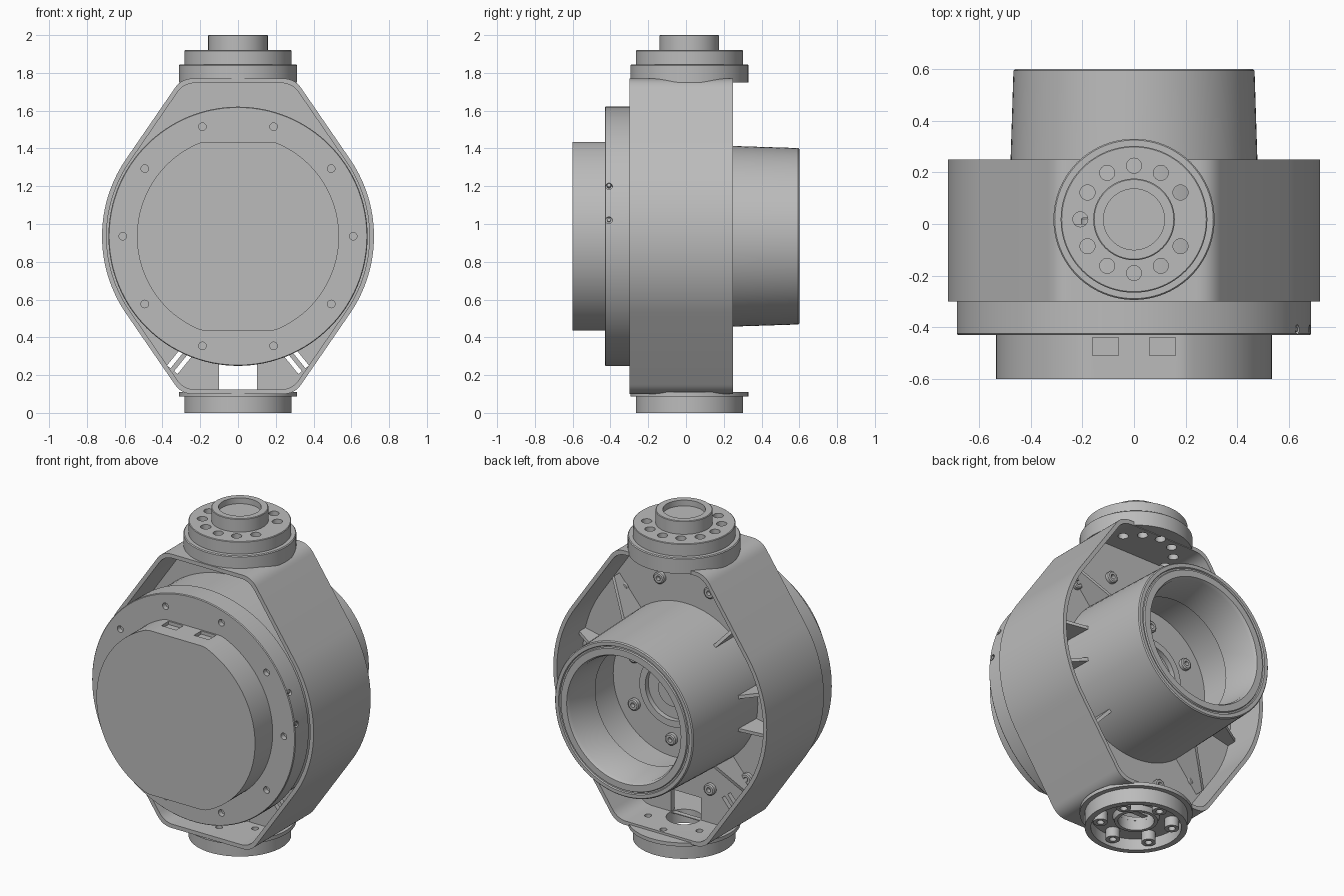
import bpy, bmesh, math
from math import sin, cos, pi, radians
from mathutils import Vector, Matrix

cube = bpy.data.objects.get("Cube")
if cube:
    bpy.data.objects.remove(cube)

grey = bpy.data.materials.new("satin grey")
grey.use_nodes = True
grey.diffuse_color = (0.5, 0.5, 0.5, 1)
grey.node_tree.nodes["Principled BSDF"].inputs["Base Color"].default_value = (0.5, 0.5, 0.5, 1)

MID = 0.935                 # height of the main horizontal axis
POST = Vector((0, 0.018, 0))  # vertical axis of the end mounts
HUB = Vector((0, 0, MID))
TO_Y = Matrix.Rotation(-pi / 2, 4, 'X')


def finish(name, bm):
    bmesh.ops.remove_doubles(bm, verts=bm.verts, dist=1e-5)
    bmesh.ops.recalc_face_normals(bm, faces=bm.faces)
    mesh = bpy.data.meshes.new(name)
    bm.to_mesh(mesh)
    bm.free()
    mesh.materials.append(grey)
    ob = bpy.data.objects.new(name, mesh)
    bpy.context.collection.objects.link(ob)
    return ob


def lathe(name, profile, loc, along_y=False, steps=96):
    """Turn (radius, height) points about z or y."""
    bm = bmesh.new()
    vs = [bm.verts.new((r, 0, h)) for r, h in profile]
    pairs = list(zip(vs, vs[1:]))
    if profile[0][0] > 0:
        pairs.append((vs[-1], vs[0]))
    edges = [bm.edges.new(p) for p in pairs]
    bmesh.ops.spin(bm, geom=vs + edges, cent=(0, 0, 0), axis=(0, 0, 1),
                   angle=2 * pi, steps=steps)
    bm.transform(Matrix.Translation(loc) @ (TO_Y if along_y else Matrix()))
    return finish(name, bm)


def prism(name, outline, y0, y1):
    """Extrude an (x, z) outline, centred on the hub, along y."""
    bm = bmesh.new()
    face = bm.faces.new([bm.verts.new((x, y0, z + MID)) for x, z in outline])
    new = bmesh.ops.extrude_face_region(bm, geom=[face])["geom"]
    bmesh.ops.translate(bm, vec=(0, y1 - y0, 0),
                        verts=[v for v in new if isinstance(v, bmesh.types.BMVert)])
    return finish(name, bm)


def pins(items):
    """Cutter made of cylinders: (centre, direction, radius, length)."""
    bm = bmesh.new()
    for p, d, r, length in items:
        rot = Vector(d).to_track_quat('Z', 'Y').to_matrix().to_4x4()
        bmesh.ops.create_cone(bm, cap_ends=True, segments=24, radius1=r, radius2=r,
                              depth=length, matrix=Matrix.Translation(p) @ rot)
    return finish("cutter", bm)


def boxes(items):
    """Cutter made of boxes: (centre, size, tilt about y)."""
    bm = bmesh.new()
    for p, size, tilt in items:
        m = Matrix.Translation(p) @ Matrix.Rotation(tilt, 4, 'Y') @ Matrix.Diagonal((*size, 1))
        bmesh.ops.create_cube(bm, size=1, matrix=m)
    return finish("cutter", bm)


def cut(cutter, *targets):
    for ob in targets:
        mod = ob.modifiers.new("cut", 'BOOLEAN')
        mod.object, mod.operation, mod.solver = cutter, 'DIFFERENCE', 'EXACT'
        bpy.context.view_layer.update()
        dg = bpy.context.evaluated_depsgraph_get()
        mesh = bpy.data.meshes.new_from_object(ob.evaluated_get(dg))
        ob.modifiers.clear()
        ob.data = mesh
    bpy.data.objects.remove(cutter)


def ring(count, radius, start=0.0):
    return [(radius * cos(start + i * 2 * pi / count), radius * sin(start + i * 2 * pi / count))
            for i in range(count)]


def shell_outline(d):
    """Round sides, straight slopes and flat ends, inset by d."""
    a, r, top = radians(34.5), 0.72 - d, 0.835 - d
    corner = Vector(((r - top * sin(a)) / cos(a), top))
    slope = Vector((r * cos(a), r * sin(a))) - corner
    p0, p2 = corner + slope.normalized() * 0.06, corner - Vector((0.06, 0))
    quarter = [Vector((r * cos(a * i / 14), r * sin(a * i / 14))) for i in range(15)]
    for i in range(9):
        t = i / 8
        quarter.append(p0 * (1 - t) ** 2 + corner * 2 * t * (1 - t) + p2 * t * t)
    right = [(p.x, -p.y) for p in reversed(quarter[1:])] + [(p.x, p.y) for p in quarter]
    return right + [(-x, z) for x, z in reversed(right)]


# Outer band and the web across it
band = prism("outer_band", shell_outline(0), -0.3, 0.25)
cut(prism("cutter", shell_outline(0.024), -0.5, 0.5), band)
web = prism("inner_web", shell_outline(0.015), -0.03, 0.0)
slots = [((0, 0, 0.19), (0.2, 0.3, 0.14), 0)]
for s in (-1, 1):
    for off in (-0.024, 0.024):
        slots.append(((s * (0.31 + off * 0.78), 0, 0.275 + off * 0.63),
                      (0.12, 0.3, 0.024), s * radians(51)))
cut(boxes(slots), web)

# Rear drum, open at the back, with a stepped bore and hub
lathe("rear_tube", [
    (0, -0.02), (0.485, -0.02), (0.478, 0.25), (0.467, 0.594), (0.461, 0.6),
    (0.44, 0.6), (0.436, 0.592), (0.428, 0.592), (0.424, 0.6), (0.385, 0.6),
    (0.375, 0.58), (0.36, 0.36), (0.4, 0.36), (0.4, 0.13), (0.21, 0.13),
    (0.21, 0.15), (0.17, 0.15), (0.17, 0.12), (0.09, 0.12), (0.09, 0.14), (0, 0.14)],
    HUB, True)

# Front drum, cover disc and flat-sided cap
lathe("front_drum", [(0, -0.31), (0, -0.02), (0.66, -0.02), (0.66, -0.31)], HUB, True)
disc = lathe("cover_disc", [(0, -0.43), (0.682, -0.43), (0.686, -0.425),
                            (0.686, -0.3), (0, -0.3)], HUB, True, 128)
holes = [((x, -0.43, MID + z), (0, 1, 0), 0.02, 0.06) for x, z in ring(10, 0.61)]
for z in (0.265, 0.085):
    x = math.sqrt(0.686 ** 2 - z * z)
    holes.append(((x, -0.408, MID + z), (x, 0, z), 0.018, 0.04))
cut(pins(holes), disc)
for z in (0.265, 0.085):
    x = math.sqrt(0.68 ** 2 - z * z)
    pin = pins([((x - 0.01, -0.408, MID + z), (x, 0, z), 0.01, 0.03)])
    pin.name = "side_screw"
cap = prism("front_cap", [(x, max(-0.5, min(0.5, z))) for x, z in ring(128, 0.535)], -0.6, -0.42)
cut(boxes([((s * 0.11, -0.475, MID + 0.5), (0.1, 0.07, 0.04), 0) for s in (-1, 1)]), cap)

# Stiffening ribs between tube and band
for deg in (12, 50, 130, 168, 192, 230, 310, 348):
    bm = bmesh.new()
    side = [(0.45, -0.01), (0.71, -0.01), (0.71, 0.05), (0.47, 0.17), (0.45, 0.17)]
    face = bm.faces.new([bm.verts.new((r, y, -0.01)) for r, y in side])
    new = bmesh.ops.extrude_face_region(bm, geom=[face])["geom"]
    bmesh.ops.translate(bm, vec=(0, 0, 0.02),
                        verts=[v for v in new if isinstance(v, bmesh.types.BMVert)])
    bm.transform(Matrix.Translation(HUB) @ Matrix.Rotation(-radians(deg), 4, 'Y'))
    finish("rib", bm)

# Screw bosses on the web and on the floor of the bore
boss = [(0.014, 0), (0.035, 0), (0.035, 0.02), (0.028, 0.025), (0.014, 0.025)]
for x in (-1, 1):
    for z in (-1, 1):
        for px, pz in ((0.17, 0.6), (0.42, 0.47)):
            lathe("web_screw_boss", boss, HUB + Vector((x * px, 0, z * pz)), True, 20)
for x, z in ring(6, 0.29, pi / 6):
    lathe("bore_screw_boss", boss, HUB + Vector((x, 0.13, z)), True, 20)

# Top mount: stepped flange, boss with a shallow recess, eleven holes
top = lathe("top_mount", [
    (0, 1.75), (0.312, 1.75), (0.312, 1.84), (0.307, 1.845), (0.284, 1.845),
    (0.284, 1.917), (0.28, 1.92), (0.158, 1.92), (0.158, 1.997), (0.154, 2.0),
    (0.118, 2.0), (0.118, 1.965), (0, 1.965)], POST)
cut(pins([(POST + Vector((x, y, 1.84)), (0, 0, 1), 0.029, 0.3)
          for x, y in ring(12, 0.208)[1:]]), top, band)

# Bottom mount: hollow ring with six screw posts
bottom = lathe("bottom_mount", [
    (0.284, 0.0), (0.284, 0.088), (0.312, 0.088), (0.312, 0.11), (0.1, 0.11),
    (0.1, 0.04), (0.12, 0.04), (0.13, 0.07), (0.25, 0.07), (0.25, 0.0)], POST)
spots = [POST + Vector((x, y, 0)) for x, y in ring(6, 0.2, pi / 6)]
through = [(p + Vector((0, 0, 0.09)), (0, 0, 1), 0.02, 0.12) for p in spots]
through.append((POST + Vector((0, 0, 0.12)), (0, 0, 1), 0.1, 0.1))
cut(pins(through), band)
cut(pins(through[:-1]), bottom)
for p in spots:
    lathe("screw_post", [(0.02, 0.012), (0.04, 0.012), (0.04, 0.075), (0.02, 0.075)], p, steps=20)

# Smooth the round surfaces and keep the edges crisp
bpy.ops.object.select_all(action='DESELECT')
for ob in bpy.context.collection.objects:
    if ob.type == 'MESH' and ob.data.materials and ob.data.materials[0] == grey:
        ob.select_set(True)
        bpy.context.view_layer.objects.active = ob
bpy.ops.object.shade_smooth_by_angle(angle=radians(30))
